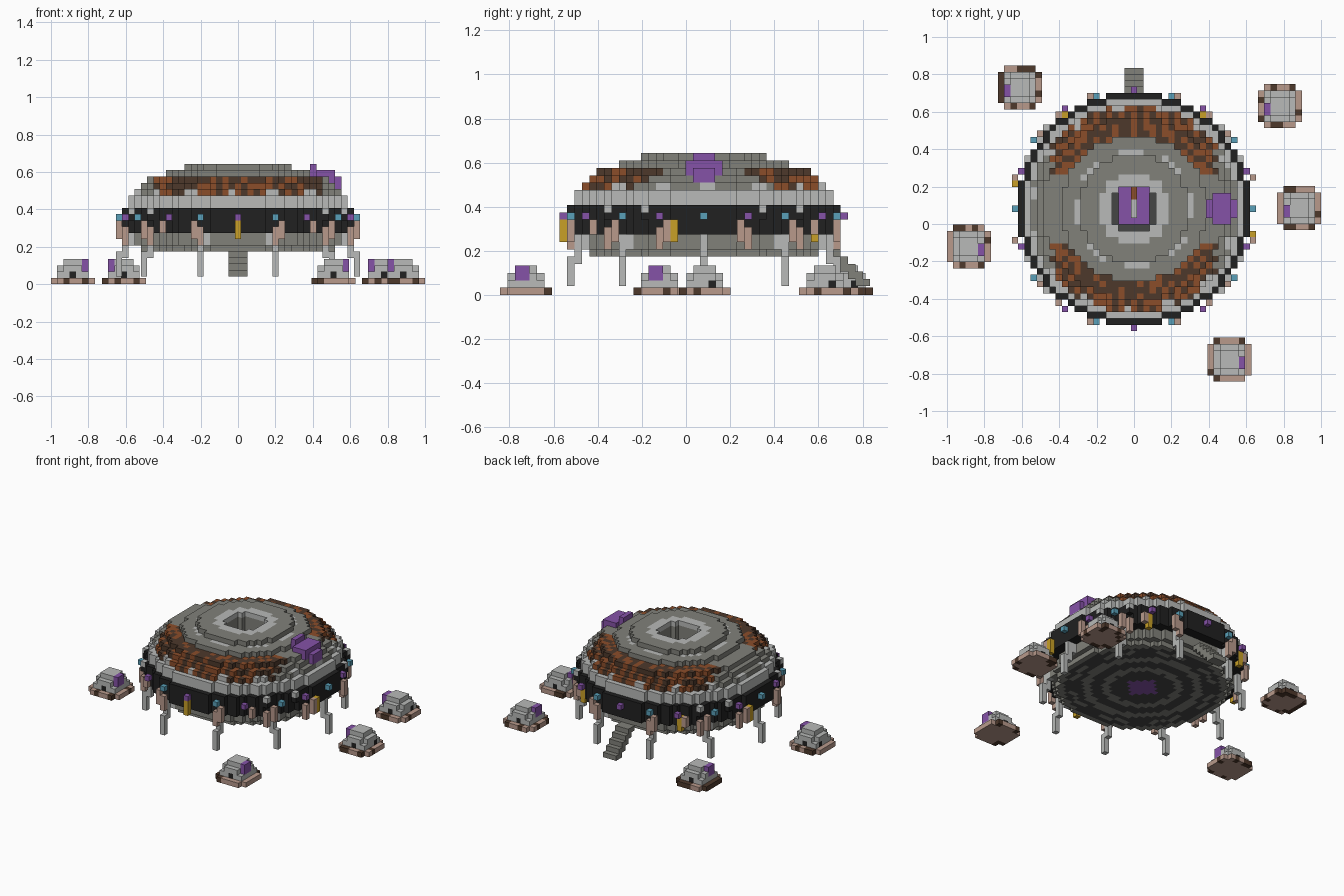
import bpy, bmesh, random
from math import sin, cos, atan2, hypot, radians, degrees

random.seed(4)
cube = bpy.data.objects.get("Cube")
if cube:
    bpy.data.objects.remove(cube)

V = 0.0335                      # block size
SHIP = (0, 0.081, 0.04)         # ship grid origin

COLOURS = {
    "grey": (0.22, 0.22, 0.195), "light_grey": (0.48, 0.49, 0.48),
    "dark_grey": (0.06, 0.062, 0.06), "black": (0.015, 0.015, 0.015),
    "dark_brown": (0.075, 0.04, 0.024), "rust": (0.26, 0.075, 0.023),
    "tan": (0.48, 0.32, 0.26), "purple": (0.235, 0.084, 0.39),
    "teal": (0.10, 0.35, 0.48), "gold": (0.58, 0.35, 0.02),
}
NAMES = list(COLOURS)
MATS = []
for name, rgb in COLOURS.items():
    m = bpy.data.materials.new(name)
    m.use_nodes = True
    m.diffuse_color = (*rgb, 1)
    bsdf = m.node_tree.nodes["Principled BSDF"]
    bsdf.inputs["Base Color"].default_value = (*rgb, 1)
    bsdf.inputs["Roughness"].default_value = 0.8
    MATS.append(m)

SIDES = [(axis, sign) for axis in range(3) for sign in (-1, 1)]


def blocks(name, cells, origin=SHIP):
    """Turn a dict of grid cell -> colour name into a mesh of its outer faces."""
    bm = bmesh.new()
    verts = {}

    def vert(p):
        if p not in verts:
            verts[p] = bm.verts.new((origin[0] + (p[0] - 0.5) * V,
                                     origin[1] + (p[1] - 0.5) * V,
                                     origin[2] + p[2] * V))
        return verts[p]

    for cell, colour in cells.items():
        for axis, sign in SIDES:
            near = list(cell)
            near[axis] += sign
            if tuple(near) in cells:
                continue
            u, w = (axis + 1) % 3, (axis + 2) % 3
            ring = []
            for a, b in ((0, 0), (1, 0), (1, 1), (0, 1)):
                p = list(cell)
                p[axis] += sign > 0
                p[u] += a
                p[w] += b
                ring.append(vert(tuple(p)))
            face = bm.faces.new(ring if sign > 0 else ring[::-1])
            face.material_index = NAMES.index(colour)
    mesh = bpy.data.meshes.new(name)
    bm.to_mesh(mesh)
    bm.free()
    for m in MATS:
        mesh.materials.append(m)
    ob = bpy.data.objects.new(name, mesh)
    bpy.context.collection.objects.link(ob)
    return ob


def disc(radius, inner=-1):
    n = int(radius) + 1
    return [(i, j) for i in range(-n, n + 1) for j in range(-n, n + 1)
            if inner < hypot(i, j) <= radius]


def polar(angle, radius):
    """Grid cell at an angle from the back, turning towards +x."""
    a = radians(angle)
    return round(radius * sin(a)), round(radius * cos(a))


# Lower hull with ringed underside
hull = {}
for k, r in ((4, 15.7), (5, 16.7), (6, 16.7)):
    for i, j in disc(r):
        colour, d = "grey", hypot(i, j)
        if k == 4 and d < 14.6:
            colour = "dark_grey"
            if abs(i) + abs(j) <= 3:
                colour = "purple"
            elif 6 < d < 7.6 or 9.6 < d < 11.2:
                colour = "grey"
            elif 12.6 < d < 13.6 and int(degrees(atan2(j, i)) // 15) % 3:
                colour = "grey"
        hull[i, j, k] = colour
blocks("lower_hull", hull)

# Dark middle band and pale rim, with the shaft left open
band, rim = {}, {}
for k in range(7, 11):
    for i, j in disc(18.6, 3.9 if k > 9 else -1):
        band[i, j, k] = "dark_grey" if hypot(i, j) < 10 else "black"
blocks("middle_band", band)
for k in (11, 12):
    for i, j in disc(17.7, 3.9):
        rim[i, j, k] = "light_grey"
blocks("pale_rim", rim)

# Stepped dome with rusty plating front and back
TIERS = {13: 16.7, 14: 15.7, 15: 14.7, 16: 11.7, 17: 8.7}
dome = {}
for k, r in TIERS.items():
    for i, j in disc(r, 3.9):
        d, colour = hypot(i, j), "grey"
        angle = degrees(atan2(j, i))
        if k <= 15 and abs(j) > 5.5 + 2 * (15 - k) and d > 11:
            streak = sin(angle * 0.9 + k) + random.uniform(-0.9, 0.9)
            bias = 0.5 if k == 15 and abs(i) < 9 else -0.2
            colour = "rust" if streak > bias else "dark_brown"
        if k == 13 and d > 15.7 and int(angle // 6) % 4 == 0:
            colour = "light_grey"
        if k == 16 and 8.5 < d <= 9.7 and (angle + 11) % 45 < 24:
            colour = "light_grey"
        if k == 17 and d <= 5.7:
            colour = "light_grey"
        dome[i, j, k] = colour
blocks("dome", dome)

# Core at the bottom of the shaft
core = {}
for i in range(-2, 3):
    for j in range(-2, 4):
        if hypot(i, j) < 3.9:
            core[i, j, 10] = "purple"
for j in range(-1, 4):
    core[0, j, 11] = "rust" if j > 1 else "light_grey"
blocks("shaft_core", core)

# Raised patch on the left flank of the dome
patch = {}
for i in range(12, 17):
    for j in range(-2, 3):
        top = max(k for k, r in TIERS.items() if hypot(i, j) <= r + 0.5) + 1
        if abs(j) == 2 and i in (12, 16):
            continue
        patch[i, j, top] = "purple"
        patch[i, j, top - 1] = "purple"
blocks("flank_patch", patch)

# Lamps around the band, alternating in colour
lamps = {}
for n in range(20):
    lamps[(*polar(n * 18, 19.2), 9)] = "teal" if n % 2 else "purple"
blocks("band_lamps", lamps)

# Claw fins and gold hatches under the lamps
fins, hatches, studs = {}, {}, {}
for side in (0, 180):
    for mirror in (-1, 1):
        for angle in (21, 51, 76):
            for k in range(6, 9):
                fins[(*polar(side + mirror * angle, 19.6), k)] = "tan"
            for k in range(5, 8):
                fins[(*polar(side + mirror * (angle - 3), 18.9), k)] = "tan"
        for k in (7, 8):
            fins[(*polar(side + mirror * 38, 19.2), k)] = "tan"
        for angle in (30, 47, 66):
            studs[(*polar(side + mirror * angle, 18.8), 10)] = "light_grey"
            studs[(*polar(side + mirror * angle, 18.8), 9)] = "black"
for angle in (180, 102, 282, 36, 324):
    for k in (6, 7, 8):
        hatches[(*polar(angle, 19), k)] = "gold"
blocks("claw_fins", fins)
blocks("gold_hatches", hatches)
blocks("rim_studs", studs)

# Ten stepped landing legs
for n in range(10):
    leg = {}
    for r, levels in ((16.9, (5, 6)), (17.9, (3, 4, 5, 6)), (19, (0, 1, 2, 3))):
        for k in levels:
            leg[(*polar(18 + n * 36, r), k)] = "light_grey"
    blocks(f"landing_leg_{n + 1}", leg)

# Boarding steps at the back
steps = {}
for s in range(5):
    for i in (-1, 0, 1):
        for j in (17 + s, 18 + s):
            steps[i, j, 4 - s] = "grey"
blocks("boarding_steps", steps)

# Small domed huts on rocky bases
HUTS = [(-0.61, 0.73, -1), (0.78, 0.63, -1), (0.883, 0.085, -1),
        (-0.883, -0.12, 1), (0.51, -0.725, 1)]
for n, (x, y, side) in enumerate(HUTS):
    base, hut = {}, {}
    for i, j in disc(3.7):
        edge = hypot(i, j) > 2.6
        base[i, j, 0] = "dark_brown" if edge and random.random() < 0.35 else "tan"
    for k, r in ((1, 2.9), (2, 2.3), (3, 1.5)):
        for i, j in disc(r):
            hut[i, j, k] = "light_grey"
    for j in (-1, 0):
        for k in (2, 3):
            hut[side * 2, j, k] = "purple"
    hut[0, -2, 1] = hut[-side * 2, 1, 1] = hut[0, 2, 1] = "black"
    blocks(f"hut_base_{n + 1}", base, (x, y, 0))
    blocks(f"hut_dome_{n + 1}", hut, (x, y, 0))
